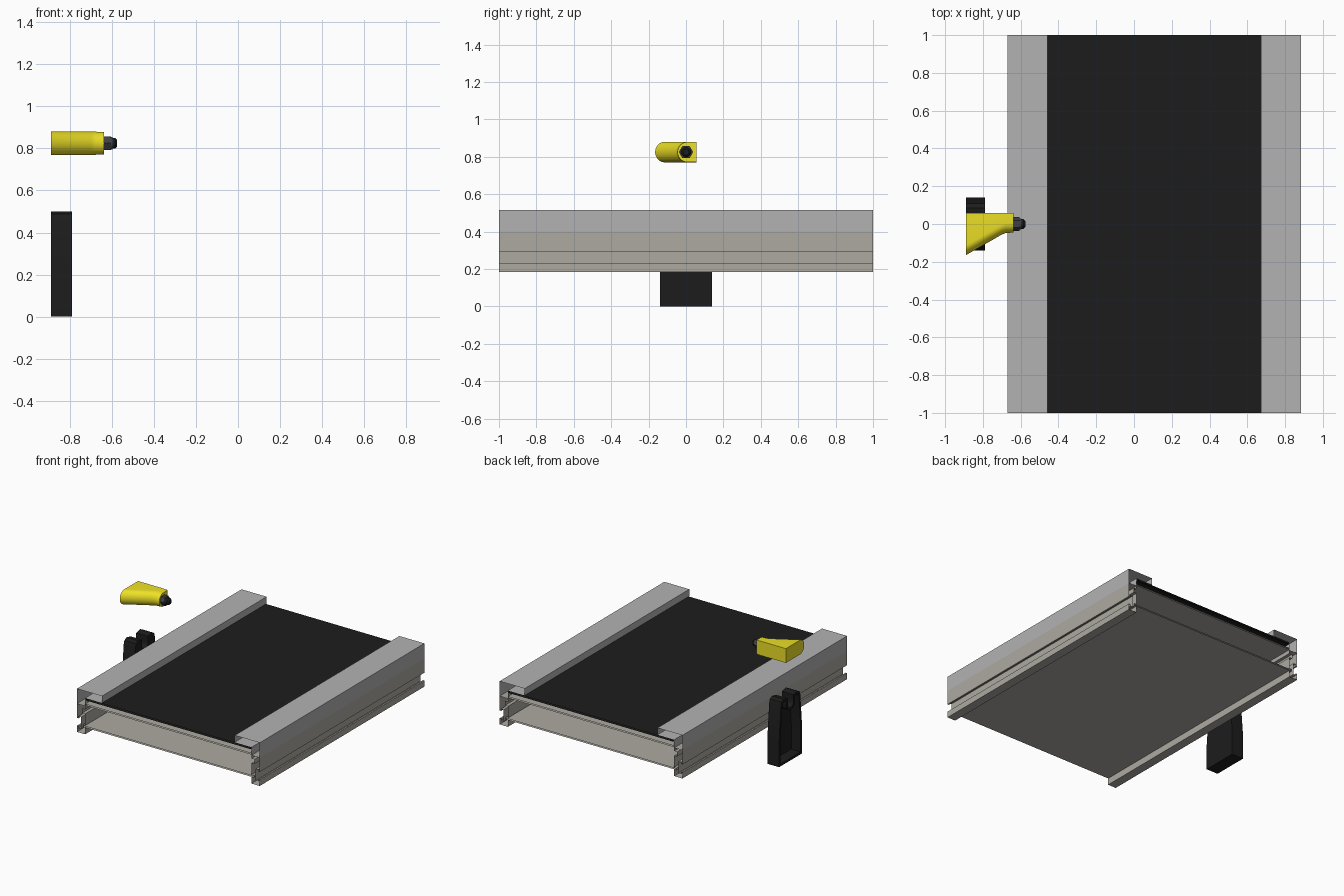
import bpy, bmesh, math
from mathutils import Matrix

if "Cube" in bpy.data.objects:
    bpy.data.objects.remove(bpy.data.objects["Cube"])

def mat(name, r, g, b):
    m = bpy.data.materials.new(name)
    m.diffuse_color = (r, g, b, 1)
    m.use_nodes = True
    m.node_tree.nodes["Principled BSDF"].inputs["Base Color"].default_value = m.diffuse_color
    return m

BLACK = mat("black", .012, .012, .012)
DARK = mat("dark_grey", .05, .05, .055)
YELLOW = mat("yellow", .85, .75, .02)
ALU = mat("aluminium", .42, .40, .36)
COVER = mat("cover_grey", .45, .45, .45)
MID = .1075                       # centre line of the conveyor

def finish(name, bm, m, smooth=False):
    bmesh.ops.recalc_face_normals(bm, faces=bm.faces)
    me = bpy.data.meshes.new(name)
    bm.to_mesh(me)
    bm.free()
    ob = bpy.data.objects.new(name, me)
    bpy.context.collection.objects.link(ob)
    me.materials.append(m)
    if smooth:
        bpy.ops.object.select_all(action='DESELECT')
        ob.select_set(True)
        bpy.context.view_layer.objects.active = ob
        bpy.ops.object.shade_smooth_by_angle(angle=math.radians(35))
    return ob

def loft(name, sections, m, caps=True, smooth=False):
    """Join closed point loops of equal length."""
    bm = bmesh.new()
    rings = [[bm.verts.new(p) for p in s] for s in sections]
    n = len(rings[0])
    for a, b in zip(rings, rings[1:]):
        for i in range(n):
            j = (i + 1) % n
            bm.faces.new((a[i], a[j], b[j], b[i]))
    if caps:
        bm.faces.new(rings[0])
        bm.faces.new(rings[-1])
    return finish(name, bm, m, smooth)

def extrusion(name, profile, m):
    """Open-ended profile (x, z) along the full length."""
    return loft(name, [[(x, y, z) for x, z in profile] for y in (-1, 1)], m, caps=False)

def slab(x0, x1, z0, z1):
    return [(x0, z0), (x1, z0), (x1, z1), (x0, z1)]

# Side rails with slots, and covers (depth measured from the outer face)
rail = [(0, .40), (0, .29), (.012, .29), (.012, .305), (.035, .305), (.035, .215),
        (.012, .215), (.012, .23), (0, .23), (0, .183), (.07, .183), (.07, .235),
        (.05, .235), (.05, .25), (.07, .25), (.07, .34), (.045, .34), (.045, .375),
        (.07, .375), (.07, .40)]
cover = [(0, .40), (0, .515), (.213, .515), (.213, .462), (.07, .462), (.07, .40)]
for side, s in (("left", -1), ("right", 1)):
    place = lambda pts: [(MID + s * (.7775 - d), z) for d, z in pts]
    extrusion(side + "_rail", place(rail), ALU)
    extrusion(side + "_cover", place(cover), COVER)

# Belt, belt bed and bottom sheet
extrusion("belt", slab(MID - .7, MID + .7, .445, .458), BLACK)
extrusion("belt_bed", slab(MID - .7075, MID + .7075, .405, .415), ALU)
extrusion("bottom_sheet", slab(MID - .7275, MID + .7275, .235, .245), ALU)

# Sensor body: D-shaped section, tapering towards the connector
def d_section(x, ymin, h, ymax):
    zc, n = .825, 16
    pts = [(x, ymax, zc + h), (x, ymax, zc - h)]
    r = h * .95
    for i in range(n + 1):
        a = -math.pi / 2 - math.pi * i / n
        pts.append((x, ymin + r + r * math.cos(a), zc + h * math.sin(a)))
    return pts

loft("sensor_body", [d_section(-.89, -.165, .055, .057), d_section(-.70, -.056, .055, .057),
                     d_section(-.68, -.048, .055, .057), d_section(-.638, -.045, .053, .057)],
     YELLOW, smooth=True)

# Sensor connector: hexagonal nut, collar and rounded cable plug along x
def turned(name, steps, sides, m):
    secs = [[(x, r * math.cos(2 * math.pi * i / sides), .825 + r * math.sin(2 * math.pi * i / sides))
             for i in range(sides)] for x, r in steps]
    return loft(name, secs, m, smooth=True)

turned("connector_nut", [(-.64, .038), (-.605, .038)], 6, DARK)
turned("connector_collar", [(-.64, .03), (-.598, .03)], 24, DARK)
turned("connector_plug", [(-.61, .022), (-.605, .026), (-.585, .026), (-.575, .016)], 24, BLACK)

# Bracket: tapered plate with a U notch on top and a hollow outer face
def bracket_outline(w, z0, z1, notch, nz):
    half = [(w, z0), (w, z0 + .2), (w * .84, z1 - .04), (w * .78, z1 - .012), (w * .6, z1),
            (notch, z1 - .01)]
    arc = [(notch * math.cos(a), nz - notch * math.sin(a))
           for a in [math.pi * i / 10 for i in range(11)]]
    return half + arc + [(-y, z) for y, z in reversed(half)]

outer = bracket_outline(.14, 0, .5, .035, .44)
inner = bracket_outline(.122, .018, .482, .053, .44)
at = lambda x, pts: [(x, y, z) for y, z in pts]
loft("bracket", [at(-.79, outer), at(-.89, outer), at(-.89, inner), at(-.81, inner)],
     BLACK, smooth=True)
